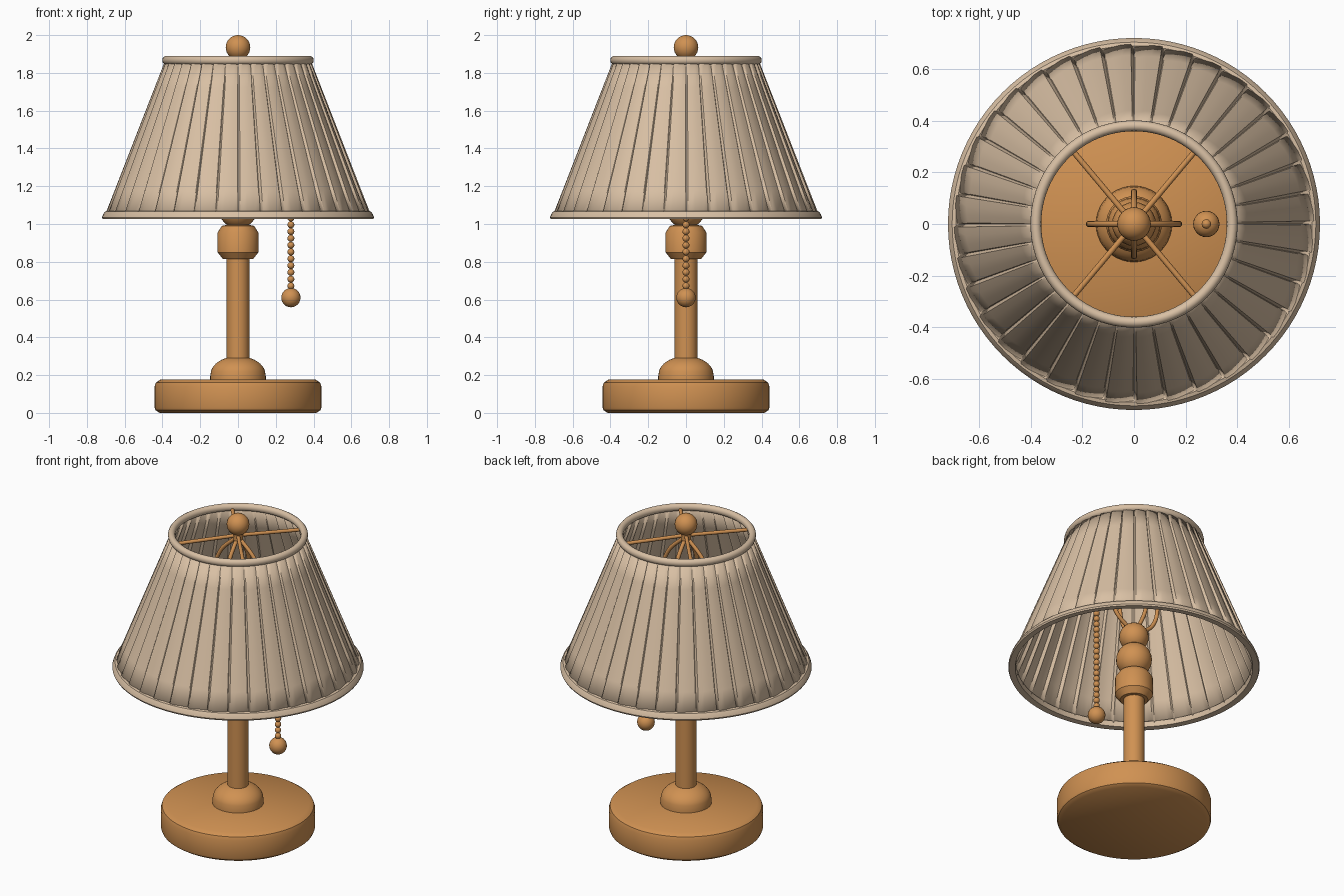
import bpy, bmesh, math
from mathutils import Vector

if "Cube" in bpy.data.objects:
    bpy.data.objects.remove(bpy.data.objects["Cube"])


def material(name, rgb):
    m = bpy.data.materials.new(name)
    m.diffuse_color = (*rgb, 1)
    m.use_nodes = True
    m.node_tree.nodes["Principled BSDF"].inputs["Base Color"].default_value = m.diffuse_color
    return m


WOOD = material("honey_wood", (0.63, 0.285, 0.085))
CLOTH = material("beige_cloth", (0.69, 0.525, 0.37))


def finish(bm, name, mat, angle=35):
    bmesh.ops.recalc_face_normals(bm, faces=bm.faces)
    me = bpy.data.meshes.new(name)
    bm.to_mesh(me)
    bm.free()
    ob = bpy.data.objects.new(name, me)
    bpy.context.collection.objects.link(ob)
    me.materials.append(mat)
    bpy.ops.object.select_all(action='DESELECT')
    ob.select_set(True)
    bpy.context.view_layer.objects.active = ob
    bpy.ops.object.shade_smooth_by_angle(angle=math.radians(angle))
    return ob


def lathe(name, profile, mat, closed=False, n=64):
    """Spin an (r, z) profile round the z axis."""
    bm = bmesh.new()
    vs = [bm.verts.new((r, 0, z)) for r, z in profile]
    es = [bm.edges.new(p) for p in zip(vs, vs[1:])]
    if closed:
        es.append(bm.edges.new((vs[-1], vs[0])))
    bmesh.ops.spin(bm, geom=vs + es, cent=(0, 0, 0), axis=(0, 0, 1),
                   angle=2 * math.pi, steps=n, use_duplicate=False)
    bmesh.ops.remove_doubles(bm, verts=bm.verts, dist=1e-5)
    return finish(bm, name, mat)


def ball(name, loc, r, mat=WOOD, seg=24):
    bm = bmesh.new()
    bmesh.ops.create_uvsphere(bm, u_segments=seg, v_segments=seg // 2, radius=r)
    bmesh.ops.translate(bm, verts=bm.verts, vec=loc)
    return finish(bm, name, mat, 60)


def ring_profile(r, z, a, b, n=14):
    return [(r + a * math.cos(2 * math.pi * i / n), z + b * math.sin(2 * math.pi * i / n))
            for i in range(n)]


def wire(name, pts, r):
    """Tube swept along a smooth path, converted to a mesh."""
    cu = bpy.data.curves.new(name, 'CURVE')
    cu.dimensions = '3D'
    cu.bevel_depth, cu.bevel_resolution, cu.use_fill_caps = r, 3, True
    sp = cu.splines.new('BEZIER')
    sp.bezier_points.add(len(pts) - 1)
    for bp, p in zip(sp.bezier_points, pts):
        bp.co = p
        bp.handle_left_type = bp.handle_right_type = 'AUTO'
    ob = bpy.data.objects.new(name, cu)
    bpy.context.collection.objects.link(ob)
    cu.materials.append(WOOD)
    bpy.ops.object.select_all(action='DESELECT')
    ob.select_set(True)
    bpy.context.view_layer.objects.active = ob
    bpy.ops.object.convert(target='MESH')
    return bpy.context.object


# Base disc and the half-round foot of the column
lathe("base", [(0, 0), (0.415, 0), (0.437, 0.015), (0.442, 0.03), (0.442, 0.14),
               (0.435, 0.16), (0.41, 0.177), (0, 0.177)], WOOD)
lathe("foot_dome", [(0.147, 0.17), (0.147, 0.195)] +
      [(0.145 * math.cos(t * math.pi / 20), 0.205 + 0.095 * math.sin(t * math.pi / 20))
       for t in range(10)] + [(0, 0.3)], WOOD)

# Column, collar and the turned socket
lathe("column", [(0, 0.2), (0.06, 0.2), (0.06, 1.1), (0, 1.1)], WOOD, n=40)
lathe("collar", [(0.06, 0.815), (0.08, 0.815), (0.108, 0.85), (0.108, 0.955),
                 (0.085, 0.99), (0.06, 0.995)], WOOD, n=48)
ball("socket_lower_ball", (0, 0, 1.08), 0.103)
ball("socket_upper_ball", (0, 0, 1.23), 0.085)

# Harp: two crossed wire loops from the socket up to the hub
for i, (dx, dy, w) in enumerate([(1, 0, 0.175), (-1, 0, 0.175), (0, 1, 0.125), (0, -1, 0.125)]):
    path = [(0.03, 1.27), (w * 0.8, 1.36), (w, 1.52), (w * 0.75, 1.72), (0, 1.86)]
    wire(f"harp_wire_{i}", [(dx * r, dy * r, z) for r, z in path], 0.012)

# Spider arms holding the shade ring, with hub and finial
for i in range(4):
    a = math.radians((50, 130, 230, 310)[i])
    c, s = math.cos(a), math.sin(a)
    wire(f"spider_arm_{i}", [(0, 0, 1.865), (0.385 * c, 0.385 * s, 1.855)], 0.011)
lathe("finial_hub", [(0, 1.84), (0.03, 1.84), (0.03, 1.89), (0, 1.89)], WOOD, n=24)
ball("finial", (0, 0, 1.935), 0.065, seg=32)

# Pleated shade: each pleat bulges out and then steps back to the next one
PLEATS = 36
bm = bmesh.new()
rows = []
for k in range(7):
    t = k / 6
    r0, z = 0.698 + (0.382 - 0.698) * t, 1.04 + 0.82 * t
    row = []
    for p in range(PLEATS):
        for f, d in ((0.0, -0.008), (0.1, 0.009), (0.4, 0.008), (0.7, 0.003), (0.97, -0.004)):
            a = 2 * math.pi * (p + f) / PLEATS
            r = r0 + d * (1 - 0.35 * t)
            row.append(bm.verts.new((r * math.cos(a), r * math.sin(a), z)))
    rows.append(row)
for lo, hi in zip(rows, rows[1:]):
    n = len(lo)
    for j in range(n):
        bm.faces.new((lo[j], lo[(j + 1) % n], hi[(j + 1) % n], hi[j]))
shade = finish(bm, "pleated_shade", CLOTH, 25)
sol = shade.modifiers.new("thickness", 'SOLIDIFY')
sol.thickness, sol.offset = 0.01, -1

# Rims of the shade
lathe("shade_top_rim", ring_profile(0.38, 1.867, 0.021, 0.023), CLOTH, True, 96)
lathe("shade_bottom_rim", [(0.68, 1.028), (0.716, 1.026), (0.72, 1.035), (0.714, 1.052),
                           (0.704, 1.066), (0.69, 1.07), (0.675, 1.06)], CLOTH, True, 96)

# Pull chain
bm = bmesh.new()
for i in range(18):
    new = bmesh.ops.create_uvsphere(bm, u_segments=12, v_segments=8, radius=0.0185)["verts"]
    bmesh.ops.translate(bm, verts=new, vec=Vector((0.28, 0, 0.672 + 0.036 * i)))
finish(bm, "pull_chain_beads", WOOD, 60)
ball("pull_chain_knob", (0.28, 0, 0.61), 0.051)
